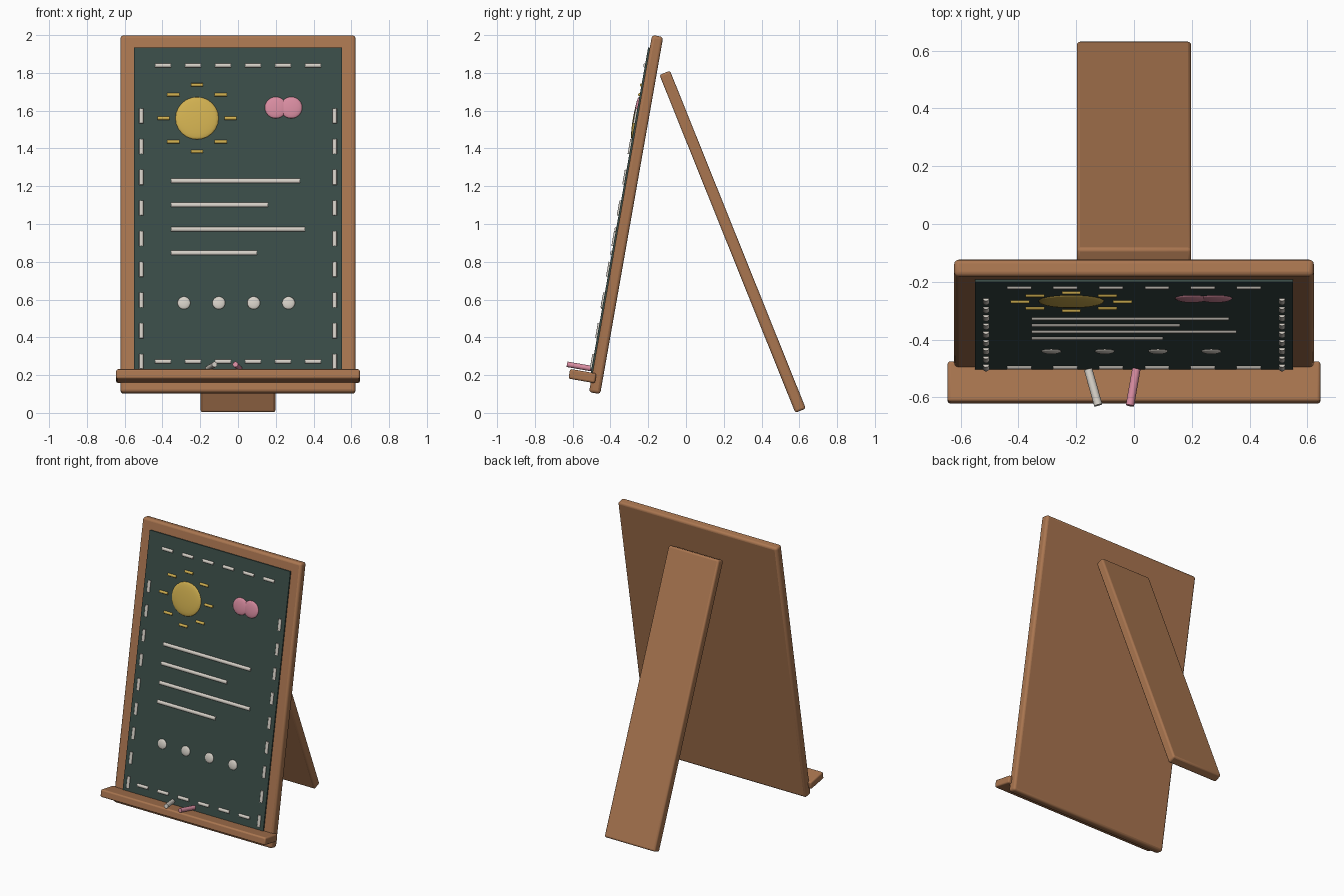
import bpy, math
from mathutils import Matrix, Vector

if "Cube" in bpy.data.objects:
    bpy.data.objects.remove(bpy.data.objects["Cube"])


def material(name, rgb):
    m = bpy.data.materials.new(name)
    m.diffuse_color = (*rgb, 1)
    m.use_nodes = True
    m.node_tree.nodes["Principled BSDF"].inputs["Base Color"].default_value = m.diffuse_color
    return m


WOOD = material("warm wood", (0.40, 0.18, 0.08))
SLATE = material("slate green", (0.042, 0.072, 0.063))
WHITE = material("chalk white", (0.67, 0.63, 0.57))
GOLD = material("chalk gold", (0.63, 0.43, 0.08))
PINK = material("chalk pink", (0.68, 0.26, 0.35))

# Leaning frame of reference for the panel: local -y is the drawing side
LEAN = Matrix.Translation((0, -0.317, 1.05)) @ Matrix.Rotation(math.radians(-10), 4, 'X')
FRONT = -0.039  # local y of the slate surface


def finish(name, mat, matrix):
    ob = bpy.context.object
    ob.name = name
    ob.data.materials.append(mat)
    ob.matrix_world = matrix
    bpy.ops.object.shade_smooth_by_angle(angle=math.radians(40))
    return ob


def box(name, mat, matrix, size, bevel=0.0):
    bpy.ops.mesh.primitive_cube_add(size=1)
    ob = bpy.context.object
    ob.data.transform(Matrix.Diagonal((*size, 1)))
    finish(name, mat, matrix)
    if bevel:
        b = ob.modifiers.new("Bevel", 'BEVEL')
        b.width, b.segments = bevel, 3
    return ob


def rod(name, mat, x, v, length, width, upright=False):
    """Chalk stroke: flattened cylinder half sunk in the slate."""
    bpy.ops.mesh.primitive_cylinder_add(vertices=12, radius=width / 2, depth=length)
    ob = bpy.context.object
    if not upright:
        ob.data.transform(Matrix.Rotation(math.pi / 2, 4, 'Y'))
    ob.data.transform(Matrix.Diagonal((1, 0.009 / (width / 2), 1, 1)))
    return finish(name, mat, LEAN @ Matrix.Translation((x, FRONT, v)))


def dome(name, mat, x, v, radius, depth):
    """Chalk blob: flattened sphere half sunk in the slate."""
    bpy.ops.mesh.primitive_uv_sphere_add(segments=24, ring_count=12, radius=radius)
    bpy.context.object.data.transform(Matrix.Diagonal((1, depth / radius, 1, 1)))
    return finish(name, mat, LEAN @ Matrix.Translation((x, FRONT, v)))


# Wooden panel, slate, chalk tray and rear prop
box("wooden_panel", WOOD, LEAN, (1.244, 0.06, 1.92), 0.016)
box("slate", SLATE, LEAN @ Matrix.Translation((0, -0.03, 0)), (1.10, 0.018, 1.782))
TRAY = Matrix.Translation((0, -0.548, 0.195)) @ Matrix.Rotation(math.radians(-10), 4, 'X')
box("chalk_tray", WOOD, TRAY, (1.29, 0.142, 0.052), 0.01)
PROP = Matrix.Translation((0, 0.247, 0.906)) @ Matrix.Rotation(math.radians(21.9), 4, 'X')
box("rear_prop", WOOD, PROP, (0.396, 0.06, 1.928), 0.012)

# Dashed border
for i in range(6):
    x = -0.397 + i * 0.1588
    for v in (0.795, -0.797):
        rod("border_dash", WHITE, x, v, 0.084, 0.022)
for i in range(9):
    for s in (-1, 1):
        rod("border_dash_side", WHITE, s * 0.512, 0.523 - i * 0.165, 0.08, 0.022, True)

# Sun with eight level rays
SX, SV = -0.217, 0.511
dome("sun", GOLD, SX, SV, 0.114, 0.014)
for i in range(8):
    a = i * math.pi / 4
    rod("sun_ray", GOLD, SX + 0.177 * math.cos(a), SV + 0.179 * math.sin(a), 0.065, 0.018)

# Pink blobs and row of white dots
for x in (0.2, 0.282):
    dome("pink_blob", PINK, x, 0.568, 0.058, 0.012)
for i in range(4):
    dome("white_dot", WHITE, -0.286 + i * 0.1845, -0.482, 0.034, 0.01)

# Written lines
for end, v in ((0.328, 0.174), (0.159, 0.045), (0.354, -0.085), (0.10, -0.213)):
    rod("chalk_line", WHITE, (end - 0.354) / 2, v, end + 0.354, 0.025)

# Chalk sticks lying on the tray, pointing outwards and slightly up
for name, mat, x, dx in (("white_chalk", WHITE, -0.141, 0.035), ("pink_chalk", PINK, -0.003, -0.022)):
    bpy.ops.mesh.primitive_cylinder_add(vertices=16, radius=0.0145, depth=0.13)
    d = Vector((dx, -0.125, 0.022))
    finish(name, mat, Matrix.Translation((x, -0.565, 0.246)) @ d.to_track_quat('Z', 'Y').to_matrix().to_4x4())
